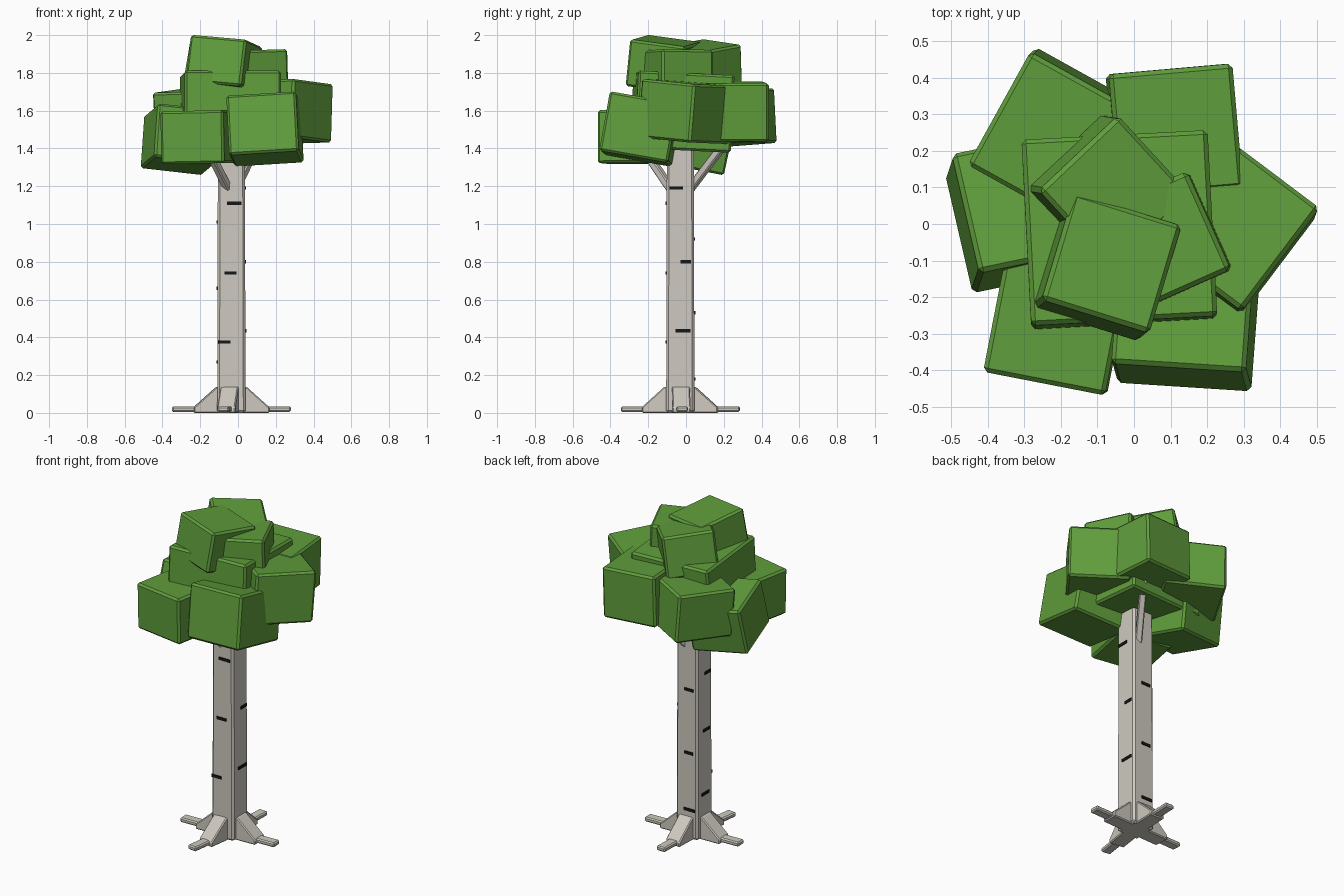
import bpy, bmesh, math
from mathutils import Vector, Matrix

if "Cube" in bpy.data.objects:
    bpy.data.objects.remove(bpy.data.objects["Cube"], do_unlink=True)


def material(name, rgb):
    m = bpy.data.materials.new(name)
    m.use_nodes = True
    m.diffuse_color = (*rgb, 1)
    m.node_tree.nodes["Principled BSDF"].inputs["Base Color"].default_value = (*rgb, 1)
    return m


LEAF = material("leaf green", (0.117, 0.342, 0.045))
BARK = material("pale bark", (0.62, 0.59, 0.53))
MARK = material("bark mark black", (0.008, 0.008, 0.008))


def add(name, bm, mat, matrix=Matrix(), bevel=0):
    if bevel:
        bmesh.ops.bevel(bm, geom=bm.edges[:], offset=bevel, segments=1, affect='EDGES')
    bmesh.ops.recalc_face_normals(bm, faces=bm.faces[:])
    mesh = bpy.data.meshes.new(name)
    bm.to_mesh(mesh)
    bm.free()
    mesh.materials.append(mat)
    obj = bpy.data.objects.new(name, mesh)
    obj.matrix_world = matrix
    bpy.context.collection.objects.link(obj)
    return obj


def box(size, center=(0, 0, 0)):
    bm = bmesh.new()
    bmesh.ops.create_cube(bm, size=1)
    bmesh.ops.scale(bm, vec=size, verts=bm.verts)
    bmesh.ops.translate(bm, vec=center, verts=bm.verts)
    return bm


def leaf_block(name, top, width, height, yaw, slope):
    """Block hung below the centre of its top face, which rises by slope in x and y."""
    up = Vector((-slope[0], -slope[1], 1))
    tilt = Vector((0, 0, 1)).rotation_difference(up).to_matrix().to_4x4()
    turn = Matrix.Rotation(math.radians(yaw), 4, 'Z')
    bm = box((width, width, height), (0, 0, -height / 2))
    add(name, bm, LEAF, Matrix.Translation(top) @ tilt @ turn, 0.012)


# Crown: three top blocks, a core, and a ring around it
leaf_block("leaf_top_front", (-0.06, -0.105, 1.97), 0.31, 0.25, -17, (-0.12, -0.1))
leaf_block("leaf_top_back", (-0.05, 0.085, 1.945), 0.3, 0.25, 43, (-0.17, 0.03))
leaf_block("leaf_top_left", (0.07, -0.05, 1.92), 0.295, 0.25, 24, (0.03, 0))
leaf_block("leaf_core", (-0.04, -0.01, 1.8), 0.51, 0.41, 3, (0, -0.05))
leaf_block("leaf_back_left", (0.115, 0.255, 1.75), 0.34, 0.31, 5, (-0.03, 0))
leaf_block("leaf_back_right", (-0.215, 0.23, 1.71), 0.355, 0.29, -29, (0.05, 0.05))
leaf_block("leaf_left", (0.26, 0.01, 1.75), 0.355, 0.31, -37, (-0.03, -0.08))
leaf_block("leaf_front_left", (0.135, -0.21, 1.66), 0.37, 0.32, -4, (0.05, -0.18))
leaf_block("leaf_right", (-0.295, 0.065, 1.59), 0.34, 0.29, 12.4, (-0.07, -0.21))
leaf_block("leaf_front_right", (-0.214, -0.27, 1.6), 0.34, 0.28, -11, (0.02, 0))

# Trunk, slightly tapered with cut corners
AXIS = Vector((-0.035, -0.03, 0))
HALF = 0.075
TOP = 1.5
trunk = box((2 * HALF, 2 * HALF, TOP), (0, 0, TOP / 2))
for v in trunk.verts:
    if v.co.z > TOP / 2:
        v.co.x *= 0.95
        v.co.y *= 0.95
add("trunk", trunk, BARK, Matrix.Translation(AXIS), 0.012)


def side(angle):
    """Frame on the trunk axis whose +x points outward at the given angle."""
    return Matrix.Translation(AXIS) @ Matrix.Rotation(math.radians(angle), 4, 'Z')


# Roots: a sloping buttress and a flat toe on each side
for name, angle in (("left", 2), ("back", 88), ("right", 182), ("front", 262)):
    bm = bmesh.new()
    profile = [(0, 0), (0.2, 0), (0.2, 0.03), (0.08, 0.138), (0, 0.138)]
    face = bm.faces.new([bm.verts.new((x, -0.048, z)) for x, z in profile])
    new = bmesh.ops.extrude_face_region(bm, geom=[face])["geom"]
    bmesh.ops.translate(bm, vec=(0, 0.096, 0),
                        verts=[g for g in new if isinstance(g, bmesh.types.BMVert)])
    add(name + "_root", bm, BARK, side(angle), 0.006)
    add(name + "_toe", box((0.21, 0.06, 0.028), (0.21, 0, 0.02)), BARK, side(angle), 0.007)

# Branches reaching into the crown
for name, start, end in (("front", (-0.045, -0.07, 1.17), (-0.17, -0.24, 1.42)),
                         ("back", (-0.02, 0.01, 1.17), (0.12, 0.23, 1.46))):
    a, b = Vector(start), Vector(end)
    turn = (b - a).to_track_quat('Z', 'Y').to_matrix().to_4x4()
    length = (b - a).length
    add(name + "_branch", box((0.04, 0.04, length), (0, 0, length / 2)), BARK,
        Matrix.Translation(a) @ turn, 0.006)

# Bark marks: (offset along the face, height, width) for each side
marks = {
    "front": (270, [(0.015, 1.11, 0.075), (-0.005, 0.74, 0.065), (-0.038, 0.375, 0.065)]),
    "left": (0, [(-0.022, 1.19, 0.07), (0.028, 0.8, 0.055), (0.015, 0.435, 0.08)]),
    "back": (90, [(0.015, 0.92, 0.06), (0.015, 0.53, 0.06), (0.02, 0.18, 0.075)]),
    "right": (180, [(0.025, 1.01, 0.06), (0.01, 0.66, 0.06), (0, 0.27, 0.07)]),
}
for name, (angle, rows) in marks.items():
    for i, (offset, z, width) in enumerate(rows):
        out = HALF * (1 - 0.05 * z / TOP) + 0.001
        add(f"{name}_bark_mark_{i + 1}", box((0.009, width, 0.017), (out, offset, z)),
            MARK, side(angle))
